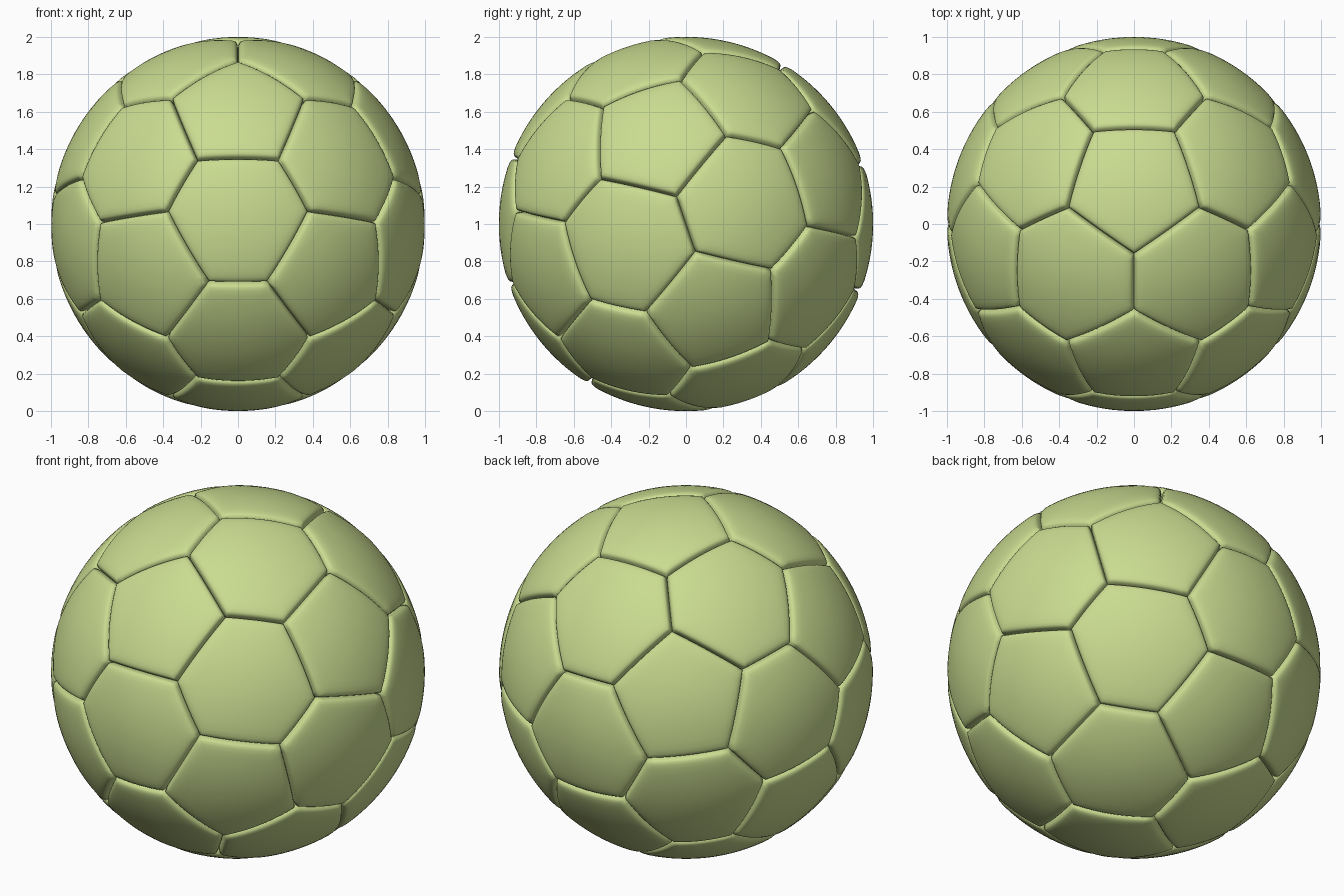
import bpy, bmesh
from math import sqrt, radians, atan2
from itertools import combinations, permutations
from mathutils import Vector, Matrix

if "Cube" in bpy.data.objects:
    bpy.data.objects.remove(bpy.data.objects["Cube"])

TILT = radians(18.8)        # ball leans towards the front
CUT = radians(22.4)         # angle from pentagon centre to its corners
ICO_EDGE = radians(63.435)
STEPS = 12                  # segments along each panel edge
# Panel edge profile: (distance from seam, radius)
RIM = [(0, .95), (.003, .967), (.007, .98), (.012, .989),
       (.02, .9945), (.035, .998), (.06, 1)]
INNER_RINGS = 7

leather = bpy.data.materials.new("light_green")
leather.use_nodes = True
colour = (.59, .71, .28, 1)
leather.diffuse_color = colour
bsdf = leather.node_tree.nodes["Principled BSDF"]
bsdf.inputs["Base Color"].default_value = colour
bsdf.inputs["Roughness"].default_value = .6

# Icosahedron directions that mark the pentagon centres
phi = (1 + sqrt(5)) / 2
spin = Matrix.Rotation(TILT, 3, 'X')
poles = []
for a in (-1, 1):
    for b in (-phi, phi):
        for p in ((0, a, b), (a, b, 0), (b, 0, a)):
            poles.append((spin @ Vector(p)).normalized())


def adjacent(a, b):
    return .1 < a.angle(b) < 1.2


def corner(a, b):
    """Seam corner on the line from pole a to pole b."""
    return a.slerp(b, CUT / ICO_EDGE)


def around(centre, points):
    """Sort points counter-clockwise about the centre, seen from outside."""
    u = centre.orthogonal().normalized()
    w = centre.cross(u)
    return sorted(points, key=lambda p: atan2(p.dot(w), p.dot(u)))


def add_panel(bm, centre, corners):
    """Domed panel: rings running from the sunken seam to the centre."""
    corners = around(centre, corners)
    seam = []
    for a, b in zip(corners, corners[1:] + corners[:1]):
        seam += [a.slerp(b, i / STEPS) for i in range(STEPS)]
    apothem = min(centre.angle(p) for p in seam)
    rings = [(1 - d / apothem, r) for d, r in RIM]
    inner = rings[-1][0]
    rings += [(inner * (1 - i / INNER_RINGS), 1) for i in range(1, INNER_RINGS)]
    loops = [[bm.verts.new(centre.slerp(p, s) * r) for p in seam] for s, r in rings]
    n = len(seam)
    for low, high in zip(loops, loops[1:]):
        for i in range(n):
            j = (i + 1) % n
            bm.faces.new((low[i], low[j], high[j], high[i]))
    tip = bm.verts.new(centre)
    for i in range(n):
        bm.faces.new((loops[-1][i], loops[-1][(i + 1) % n], tip))


def make_object(name, panels):
    bm = bmesh.new()
    for centre, corners in panels:
        add_panel(bm, centre, corners)
    for f in bm.faces:
        f.smooth = True
    mesh = bpy.data.meshes.new(name)
    bm.to_mesh(mesh)
    bm.free()
    mesh.materials.append(leather)
    ob = bpy.data.objects.new(name, mesh)
    ob.location.z = 1
    bpy.context.collection.objects.link(ob)


# Twelve pentagon panels
make_object("pentagon_panels", [
    (p, [corner(p, q) for q in poles if adjacent(p, q)]) for p in poles])

# Twenty hexagon panels
make_object("hexagon_panels", [
    (sum(tri, Vector()).normalized(), [corner(a, b) for a, b in permutations(tri, 2)])
    for tri in combinations(poles, 3)
    if all(adjacent(a, b) for a, b in combinations(tri, 2))])
